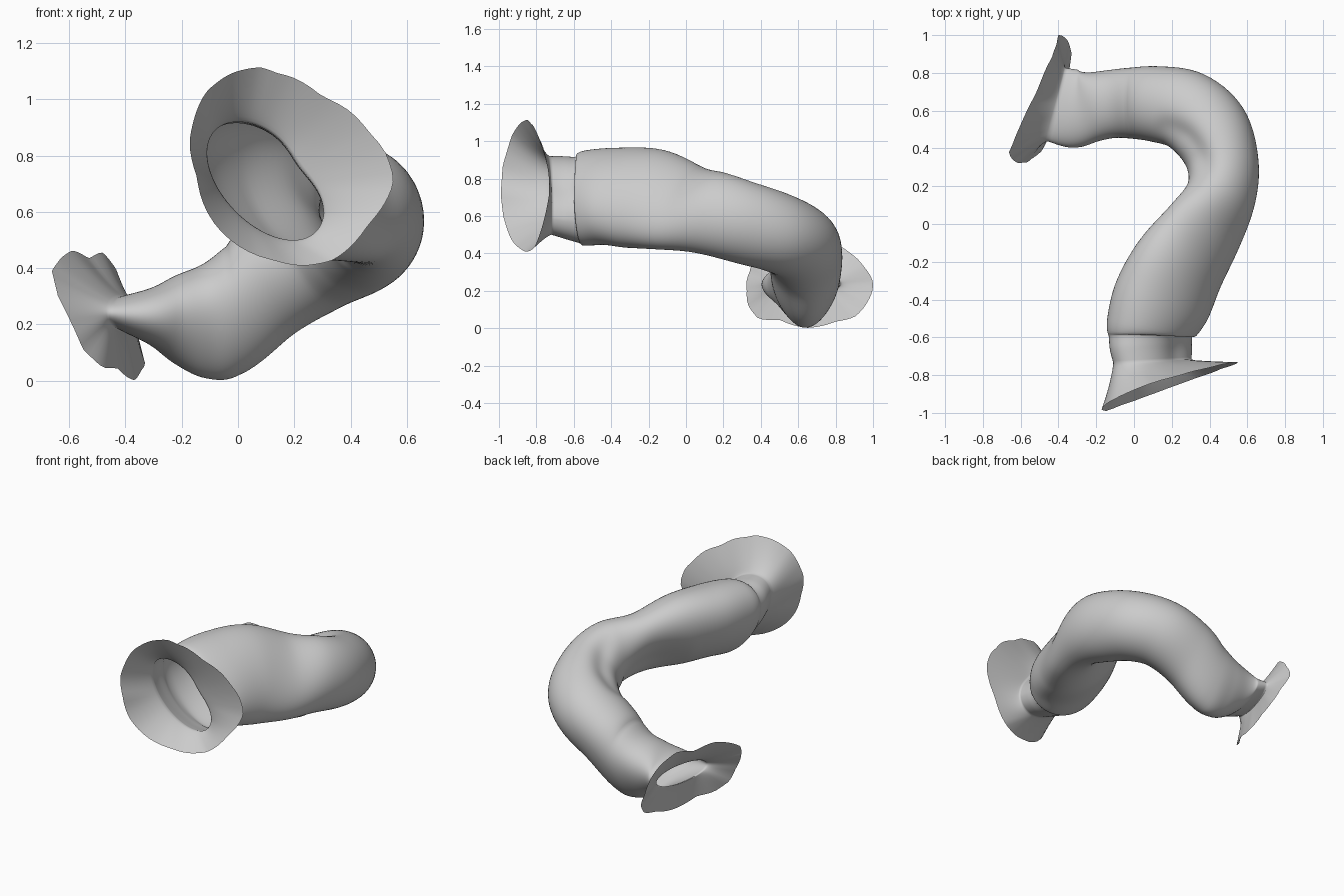
import bpy, bmesh, math
from mathutils import Vector

if "Cube" in bpy.data.objects:
    bpy.data.objects.remove(bpy.data.objects["Cube"])

SEG = 80      # points around the tube
STEPS = 7     # rings between two path rows
FLARE = 12    # rings in each flared end

# Path rows: centre x, y, z, half width, half height, keel (narrow underside), shear (outer side lower)
PATH = [
    (0.098, -0.725, 0.71, 0.208, 0.185, 0.0, 0.48),
    (0.090, -0.655, 0.70, 0.218, 0.195, 0.0, 0.46),
    (0.088, -0.590, 0.69, 0.222, 0.208, 0.0, 0.42),
    (0.094, -0.545, 0.695, 0.240, 0.240, 0.0, 0.35),
    (0.150, -0.400, 0.705, 0.262, 0.243, 0.0, 0.35),
    (0.240, -0.220, 0.692, 0.250, 0.240, 0.0, 0.45),
    (0.365, -0.030, 0.645, 0.218, 0.202, 0.0, 0.50),
    (0.458, 0.150, 0.612, 0.188, 0.222, 0.0, 0.18),
    (0.470, 0.320, 0.562, 0.190, 0.220, 0.0, 0.0),
    (0.405, 0.490, 0.510, 0.212, 0.213, 0.0, 0.0),
    (0.280, 0.600, 0.450, 0.212, 0.208, 0.05, 0.0),
    (0.120, 0.635, 0.360, 0.198, 0.210, 0.14, 0.0),
    (-0.020, 0.640, 0.248, 0.182, 0.230, 0.24, 0.0),
    (-0.120, 0.635, 0.212, 0.174, 0.203, 0.28, 0.0),
    (-0.220, 0.620, 0.217, 0.182, 0.158, 0.18, 0.0),
    (-0.310, 0.610, 0.228, 0.206, 0.102, 0.05, 0.0),
    (-0.410, 0.632, 0.240, 0.200, 0.060, 0.0, 0.0),
]

# Rim outlines: front one in x, z and back one in y, z, x
FRONT_RIM = [(0.07, 1.115), (-0.03, 1.09), (-0.11, 1.03), (-0.17, 0.87), (-0.145, 0.72),
             (-0.11, 0.60), (0.0, 0.48), (0.12, 0.43), (0.25, 0.41), (0.34, 0.43),
             (0.46, 0.55), (0.555, 0.71), (0.53, 0.80), (0.46, 0.89), (0.30, 1.01), (0.15, 1.09)]
BACK_RIM = [(0.325, 0.20, -0.59), (0.34, 0.30, -0.64), (0.38, 0.39, -0.662),
            (0.47, 0.44, -0.625), (0.55, 0.462, -0.59), (0.67, 0.435, -0.53),
            (0.79, 0.455, -0.48), (0.88, 0.40, -0.435), (0.95, 0.33, -0.41),
            (1.0, 0.24, -0.40), (0.97, 0.14, -0.35), (0.90, 0.06, -0.33),
            (0.80, 0.035, -0.345), (0.65, 0.002, -0.37), (0.50, 0.045, -0.43),
            (0.39, 0.05, -0.485), (0.34, 0.11, -0.55)]

# Hollows: path row, reach in rows, angle on the section, spread, depth
DENTS = [(0.5, 1.6, 0.75, 0.5, 0.03),      # upper outer side of the front neck
         (6.2, 1.3, 3.9, 0.6, 0.03),       # lower inner side of the front leg
         (8.8, 1.8, 2.2, 0.35, 0.025)]     # upper inner side of the bend


def catmull(p0, p1, p2, p3, t):
    return [0.5 * (2 * b + (c - a) * t + (2 * a - 5 * b + 4 * c - d) * t * t
                   + (3 * b - a - 3 * c + d) * t ** 3) for a, b, c, d in zip(p0, p1, p2, p3)]


def spline(rows):
    ext = [[2 * a - b for a, b in zip(rows[0], rows[1])]] + list(rows)
    ext.append([2 * a - b for a, b in zip(rows[-1], rows[-2])])
    out = [catmull(*ext[i:i + 4], k / STEPS) for i in range(len(rows) - 1) for k in range(STEPS)]
    return out + [list(rows[-1])]


def sample_rim(points, centre, scale):
    """Outline (p, q, depth) resampled at even angles about its centre."""
    polar = []
    for p, q, d in points:
        dp, dq = (p - centre[0]) / scale[0], (q - centre[1]) / scale[1]
        polar.append((math.atan2(dq, dp) % math.tau, math.hypot(dp, dq), d))
    polar.sort()
    last, first = polar[-1], polar[0]
    polar = ([(last[0] - math.tau, *last[1:])] + polar + [(first[0] + math.tau, *first[1:])])
    out = []
    for i in range(SEG):
        ang = math.tau * i / SEG
        for (a0, r0, d0), (a1, r1, d1) in zip(polar, polar[1:]):
            if a0 <= ang <= a1:
                f = (ang - a0) / max(a1 - a0, 1e-6)
                g = 0.7 * f + 0.3 * f * f * (3 - 2 * f)
                r = r0 + (r1 - r0) * g
                out.append((centre[0] + scale[0] * r * math.cos(ang),
                            centre[1] + scale[1] * r * math.sin(ang), d0 + (d1 - d0) * f))
                break
    return out


def flare(neck, rim, axis):
    """Horn-shaped rings from the neck out to the rim."""
    rings = []
    for k in range(1, FLARE + 1):
        w = k / FLARE
        ring = []
        for n, r in zip(neck, rim):
            d = r - n
            along = axis * d.dot(axis)
            ring.append(n + along * w + (d - along) * w ** 1.25)
        rings.append(ring)
    return rings


# Bent tube body
rows = spline(PATH)
centres = [Vector(r[:3]) for r in rows]
last = len(rows) - 1
rings, axes = [], []
for i, (x, y, z, a, b, keel, shear) in enumerate(rows):
    row = i / STEPS
    t = Vector()
    for w in range(1, 8):    # averaged direction keeps tight turns from folding
        t += (centres[min(i + w, last)] - centres[max(i - w, 0)]).normalized()
    t.normalize()
    if row < 4:              # the collar at the front sits square
        t = t.lerp(Vector((-0.05, 1, 0)), 1 - row / 4).normalized()
    t.z *= 1 - 0.85 * min(max((row - 10) / 2, 0), 1)   # upright sections at the back
    t.normalize()
    side = t.cross(Vector((0, 0, 1))).normalized()
    up = side.cross(t)
    axes.append(t)
    ring = []
    for j in range(SEG):
        ang = math.tau * j / SEG
        c, s = math.cos(ang), math.sin(ang)
        off = side * (a * c * (1 + keel * s)) + up * (b * s - shear * a * c)
        for r0, reach, a0, spread, depth in DENTS:
            near = max(0, 1 - ((row - r0) / reach) ** 2)
            off -= off.normalized() * depth * near * math.exp(-((ang - a0) / spread) ** 2)
        ring.append(centres[i] + off)
    rings.append(ring)


def spun(ring, centre, scale, u, v, rim_pts):
    """Rim points matched to the neck's own angles so the flare does not twist."""
    n = len(rim_pts)
    out = []
    for p in ring:
        ang = math.atan2((p[v] - centre[1]) / scale[1], (p[u] - centre[0]) / scale[0]) % math.tau
        f = ang / math.tau * n
        k = int(f) % n
        out.append(rim_pts[k].lerp(rim_pts[(k + 1) % n], f - int(f)))
    return out


# Flared ends with wavy rims
front_pts = [(x, z, -1.0 + 0.37 * (x + 0.17) + 0.06 * max(0, (z - 0.75) / 0.36))
             for x, z in FRONT_RIM]
front = [Vector((x, y, z)) for x, z, y in sample_rim(front_pts, (0.17, 0.75), (0.35, 0.35))]
front = spun(rings[0], (0.098, 0.71), (0.35, 0.35), 0, 2, front)
back = [Vector((x, y, z)) for y, z, x in sample_rim(BACK_RIM, (0.65, 0.235), (0.34, 0.23))]
rings = (flare(rings[0], front, axes[0])[::-1] + rings
         + flare(rings[-1], back, axes[-1]))

# Skin the rings into one open sheet
bm = bmesh.new()
loops = [[bm.verts.new(p) for p in ring] for ring in rings]
for l0, l1 in zip(loops, loops[1:]):
    for j in range(SEG):
        k = (j + 1) % SEG
        bm.faces.new((l0[j], l0[k], l1[k], l1[j]))
bmesh.ops.recalc_face_normals(bm, faces=bm.faces)
for f in bm.faces:
    f.smooth = True
mesh = bpy.data.meshes.new("flared_bent_tube")
bm.to_mesh(mesh)
bm.free()
tube = bpy.data.objects.new("flared_bent_tube", mesh)
bpy.context.collection.objects.link(tube)
